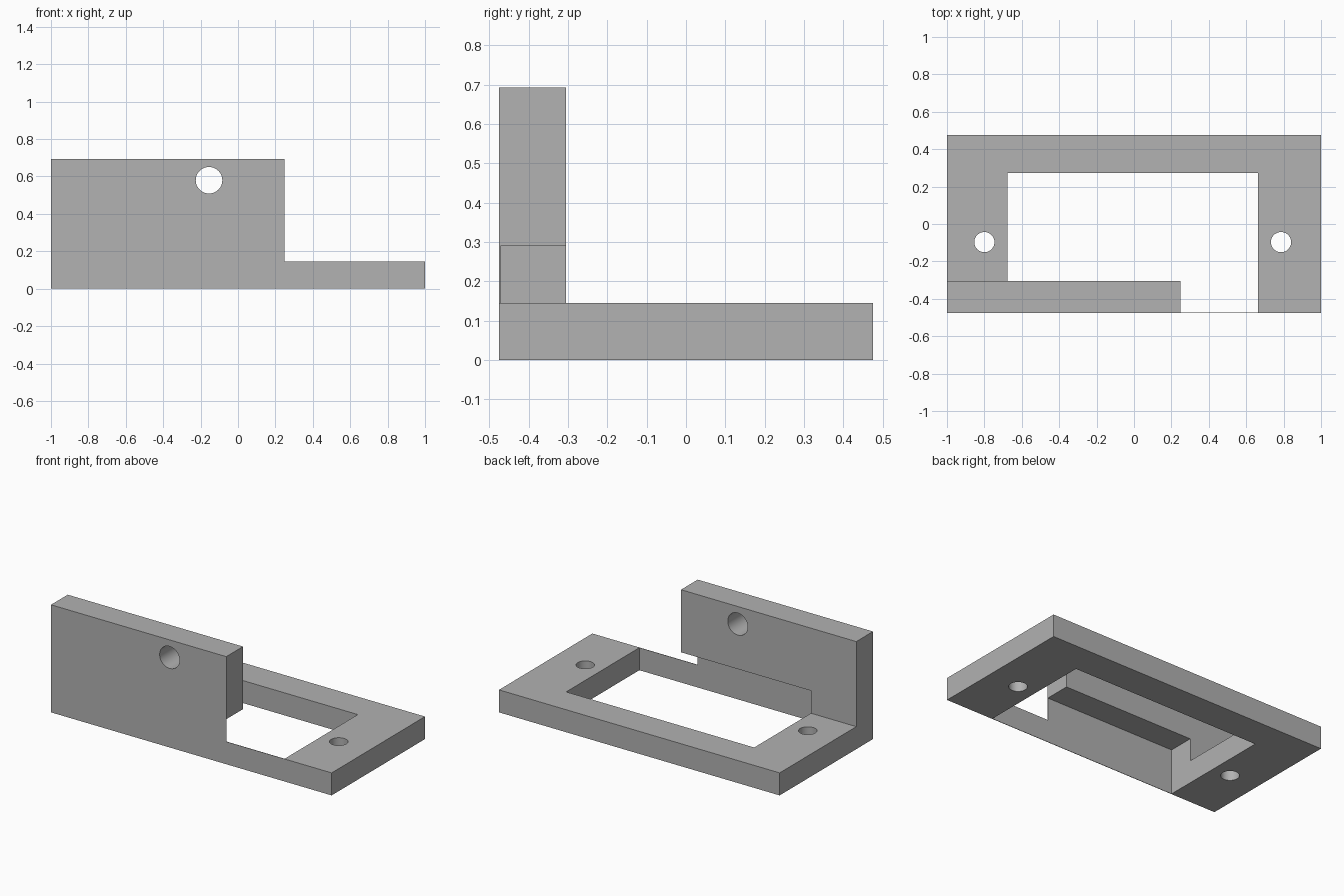
import bpy
import bmesh
import math
from mathutils import Matrix, Vector

cube = bpy.data.objects.get("Cube")
if cube:
    bpy.data.objects.remove(cube, do_unlink=True)

grey = bpy.data.materials.new("plain grey")
grey.use_nodes = True
colour = (0.445, 0.445, 0.445, 1)
grey.diffuse_color = colour
grey.node_tree.nodes["Principled BSDF"].inputs["Base Color"].default_value = colour

# Main dimensions
FRONT, BACK = -0.475, 0.475
WALL_BACK = -0.305
BASE_TOP, WALL_TOP = 0.145, 0.693
WALL_END = 0.249


def make_object(name, bm):
    bmesh.ops.recalc_face_normals(bm, faces=bm.faces)
    mesh = bpy.data.meshes.new(name)
    bm.to_mesh(mesh)
    bm.free()
    mesh.materials.append(grey)
    obj = bpy.data.objects.new(name, mesh)
    bpy.context.scene.collection.objects.link(obj)
    return obj


def box(name, low, high):
    low, high = Vector(low), Vector(high)
    bm = bmesh.new()
    bmesh.ops.create_cube(bm, size=1, matrix=Matrix.Translation((low + high) / 2)
                          @ Matrix.Diagonal((*(high - low), 1)))
    return make_object(name, bm)


def front_profile(name, points, y0, y1):
    bm = bmesh.new()
    face = bm.faces.new([bm.verts.new((x, y0, z)) for x, z in points])
    result = bmesh.ops.extrude_face_region(bm, geom=[face])
    verts = [v for v in result["geom"] if isinstance(v, bmesh.types.BMVert)]
    bmesh.ops.translate(bm, verts=verts, vec=(0, y1 - y0, 0))
    return make_object(name, bm)


def drill(name, centre, radius, rotation=Matrix()):
    bm = bmesh.new()
    bmesh.ops.create_cone(bm, cap_ends=True, segments=48, radius1=radius,
                          radius2=radius, depth=0.6,
                          matrix=Matrix.Translation(centre) @ rotation)
    return make_object(name, bm)


def combine(target, tool, operation):
    mod = target.modifiers.new(tool.name, "BOOLEAN")
    mod.operation, mod.object, mod.solver = operation, tool, "EXACT"
    graph = bpy.context.evaluated_depsgraph_get()
    mesh = bpy.data.meshes.new_from_object(target.evaluated_get(graph))
    target.modifiers.clear()
    target.data = mesh
    bpy.data.objects.remove(tool, do_unlink=True)


# Upright wall that steps down to the base
bracket = front_profile("bracket", [
    (-1, 0), (1, 0), (1, BASE_TOP), (WALL_END, BASE_TOP),
    (WALL_END, WALL_TOP), (-1, WALL_TOP)], FRONT, WALL_BACK)

# Flat base plate
combine(bracket, box("base_plate", (-1, -0.4, 0), (1, BACK, BASE_TOP)), "UNION")

# Opening through the base and under the wall, leaving a thin front skin
combine(bracket, box("opening", (-0.677, FRONT + 0.003, -0.1),
                     (0.663, 0.273, 0.29)), "DIFFERENCE")

# Mounting holes in the base and one hole in the wall
for x in (-0.8, 0.786):
    combine(bracket, drill("base_hole", (x, -0.097, 0.07), 0.054), "DIFFERENCE")
combine(bracket, drill("wall_hole", (-0.155, -0.39, 0.58), 0.071,
                       Matrix.Rotation(math.pi / 2, 4, "X")), "DIFFERENCE")

# Smooth hole walls, crisp edges elsewhere
bpy.ops.object.select_all(action="DESELECT")
bracket.select_set(True)
bpy.context.view_layer.objects.active = bracket
bpy.ops.object.shade_smooth_by_angle(angle=math.radians(30))
